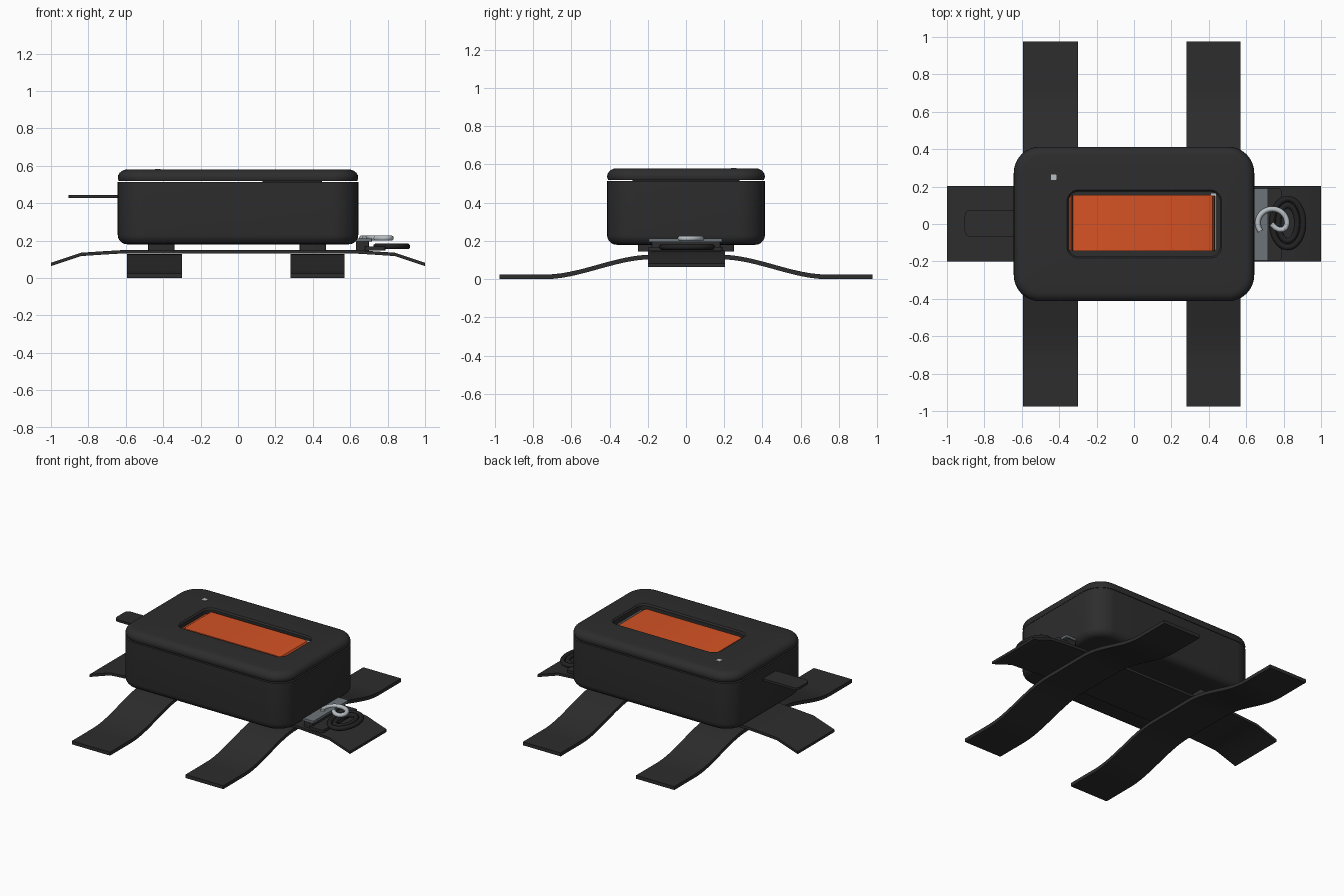
import bpy, bmesh, math
from mathutils import Vector

if "Cube" in bpy.data.objects:
    bpy.data.objects.remove(bpy.data.objects["Cube"])


def material(name, rgb):
    m = bpy.data.materials.new(name)
    m.diffuse_color = (*rgb, 1)
    m.use_nodes = True
    m.node_tree.nodes["Principled BSDF"].inputs["Base Color"].default_value = m.diffuse_color
    return m


BLACK = material("black fabric", (0.026, 0.026, 0.026))
RUBBER = material("dark rubber", (0.016, 0.016, 0.017))
ORANGE = material("orange panel", (0.66, 0.085, 0.018))
STEEL = material("grey steel", (0.15, 0.175, 0.185))
SILVER = material("bright silver", (0.48, 0.52, 0.55))


def finish(bm, name, mat, angle=35):
    bmesh.ops.recalc_face_normals(bm, faces=bm.faces)
    me = bpy.data.meshes.new(name)
    bm.to_mesh(me)
    bm.free()
    me.materials.append(mat)
    ob = bpy.data.objects.new(name, me)
    bpy.context.collection.objects.link(ob)
    bpy.ops.object.select_all(action='DESELECT')
    ob.select_set(True)
    bpy.context.view_layer.objects.active = ob
    bpy.ops.object.shade_smooth_by_angle(angle=math.radians(angle))
    return ob


def loft(name, mat, rings, cx=0, cy=0, seg=8):
    """Stack rounded rectangles (half x, half y, corner radius, z, x shift) and cap both ends."""
    bm = bmesh.new()
    loops = []
    for hx, hy, r, z, dx in rings:
        loop = []
        for q, (sx, sy) in enumerate(((1, 1), (-1, 1), (-1, -1), (1, -1))):
            for i in range(seg + 1):
                a = math.pi / 2 * (q + i / seg)
                loop.append(bm.verts.new((cx + dx + sx * (hx - r) + r * math.cos(a),
                                          cy + sy * (hy - r) + r * math.sin(a), z)))
        loops.append(loop)
    n = len(loops[0])
    for lo, hi in zip(loops, loops[1:]):
        for i in range(n):
            bm.faces.new((lo[i], lo[(i + 1) % n], hi[(i + 1) % n], hi[i]))
    bm.faces.new(loops[0])
    bm.faces.new(loops[-1])
    return finish(bm, name, mat)


def plate(name, mat, x0, x1, y0, y1, z0, z1, r=0.01):
    hx, hy = (x1 - x0) / 2, (y1 - y0) / 2
    return loft(name, mat, [(hx, hy, r, z0, 0), (hx, hy, r, z1, 0)],
                (x0 + x1) / 2, (y0 + y1) / 2, 4)


def ribbon(name, mat, path, lo, hi, thick, along_x):
    """Sweep a flat band along a list of (distance, centre height) points."""
    bm = bmesh.new()
    rows = []
    for d, z in path:
        pts = ((lo, -1), (hi, -1), (hi, 1), (lo, 1))
        rows.append([bm.verts.new((d, w, z + s * thick / 2) if along_x
                                  else (w, d, z + s * thick / 2)) for w, s in pts])
    for a, b in zip(rows, rows[1:]):
        for i in range(4):
            j = (i + 1) % 4
            bm.faces.new((a[i], a[j], b[j], b[i]))
    bm.faces.new(rows[0])
    bm.faces.new(rows[-1])
    return finish(bm, name, mat)


def tube(name, mat, pts, radius, closed=False, sides=10):
    """Sweep a circle along a mostly horizontal path."""
    bm = bmesh.new()
    pts = [Vector(p) for p in pts]
    n = len(pts)
    rows = []
    for i, p in enumerate(pts):
        if closed:
            t = pts[(i + 1) % n] - pts[i - 1]
        else:
            t = pts[min(i + 1, n - 1)] - pts[max(i - 1, 0)]
        side = t.cross(Vector((0, 0, 1))).normalized()
        up = side.cross(t).normalized()
        rows.append([bm.verts.new(p + radius * (side * math.cos(a) + up * math.sin(a)))
                     for a in (2 * math.pi * k / sides for k in range(sides))])
    for i in range(n if closed else n - 1):
        a, b = rows[i], rows[(i + 1) % n]
        for k in range(sides):
            j = (k + 1) % sides
            bm.faces.new((a[k], a[j], b[j], b[k]))
    if not closed:
        bm.faces.new(rows[0])
        bm.faces.new(rows[-1])
    return finish(bm, name, mat, 50)


HX, HY, R = 0.643, 0.413, 0.14


def rounded_edge(z, dz, e, steps=5):
    """Rings of a quarter-round edge, from the side wall inward to the flat."""
    out = []
    for i in range(steps + 1):
        a = math.pi / 2 * i / steps
        inset = e * (1 - math.cos(a))
        out.append((HX - inset, HY - inset, R - inset, z + dz * math.sin(a), 0))
    return out


# Case body with rounded bottom edge
loft("case_body", BLACK, rounded_edge(0.23, -0.05, 0.05)[::-1] + [(HX, HY, R, 0.513, 0)])

# Lid with rounded top edge and a recessed window
lid_top = rounded_edge(0.535, 0.045, 0.05)
window = [(0.413, 0.182, 0.06, 0.58, 0.055), (0.405, 0.174, 0.055, 0.57, 0.055),
          (0.405, 0.174, 0.055, 0.53, 0.055)]
loft("lid", BLACK, [(HX - 0.005, HY - 0.005, R, 0.519, 0)] + lid_top + window)
# Inner flange closing part of the seam
plate("seam_flange", RUBBER, 0.13, 0.45, -0.28, 0.28, 0.51, 0.522)

# Panel inside the window, slightly rolled over at its ends
panel = [(-0.33, 0.535), (-0.325, 0.55), (-0.31, 0.557), (0.40, 0.557), (0.42, 0.55), (0.43, 0.535)]
ribbon("window_panel", ORANGE, panel, -0.145, 0.155, 0.012, True)
plate("panel_end_strip", ORANGE, -0.348, -0.336, -0.14, 0.15, 0.53, 0.545, 0.003)
plate("panel_wire", SILVER, 0.434, 0.442, -0.14, 0.15, 0.53, 0.55, 0.002)
plate("panel_wire_end", SILVER, 0.41, 0.442, 0.15, 0.166, 0.53, 0.556, 0.004)

# Pull tab on the left end
plate("pull_tab", BLACK, -0.905, -0.62, -0.068, 0.076, 0.428, 0.444, 0.03)

# Long belt under the case
belt = [(-1, 0.072), (-0.84, 0.126), (-0.72, 0.134), (-0.6, 0.141),
        (0.6, 0.141), (0.72, 0.134), (0.84, 0.126), (1, 0.072)]
ribbon("belt", BLACK, belt, -0.2, 0.203, 0.018, True)

# Two cross straps curving to the ground, with mounting blocks above
for side, x0, x1 in (("left", -0.593, -0.3), ("right", 0.28, 0.57)):
    path = []
    for i in range(49):
        y = -0.975 + 1.95 * i / 48
        t = min(max((0.74 - abs(y)) / 0.56, 0), 1)
        path.append((y, 0.012 + 0.104 * t * t * (3 - 2 * t)))
    ribbon(side + "_strap", BLACK, path, x0, x1, 0.024, False)
    mid = (x0 + x1) / 2 + (0.035 if side == "left" else -0.025)
    mid = -0.41 if side == "left" else 0.40
    plate(side + "_mount", BLACK, mid - 0.07, mid + 0.07, -0.25, 0.25, 0.145, 0.185)

# Buckle plates on the right end
plate("buckle_bar", STEEL, 0.625, 0.716, -0.195, 0.19, 0.195, 0.212, 0.005)
plate("buckle_pad", BLACK, 0.68, 0.788, -0.195, 0.19, 0.148, 0.168, 0.015)
plate("buckle_hinge", BLACK, 0.63, 0.70, -0.18, 0.18, 0.145, 0.196, 0.005)

# Nested oval loops
for name, rx, ry in (("outer_loop", 0.083, 0.13), ("inner_loop", 0.05, 0.095)):
    ring = [(0.822 + rx * math.cos(a), 0.005 + ry * math.sin(a), 0.169)
            for a in (2 * math.pi * k / 40 for k in range(40))]
    tube(name, RUBBER, ring, 0.016, True)

# Silver hook, open at the lower right
hook = []
for k in range(33):
    a = math.radians(215 - 220 * k / 32)
    hook.append((0.74 + 0.078 * math.cos(a), 0.005 + 0.075 * math.sin(a), 0.213))
hook += [(0.81, -0.02, 0.213), (0.795, -0.03, 0.213), (0.775, -0.03, 0.213),
         (0.755, -0.02, 0.213), (0.735, 0.0, 0.213)]
tube("hook", SILVER, hook, 0.0145)

# Small indicator on the lid
plate("indicator", SILVER, -0.445, -0.415, 0.235, 0.265, 0.577, 0.582, 0.004)
